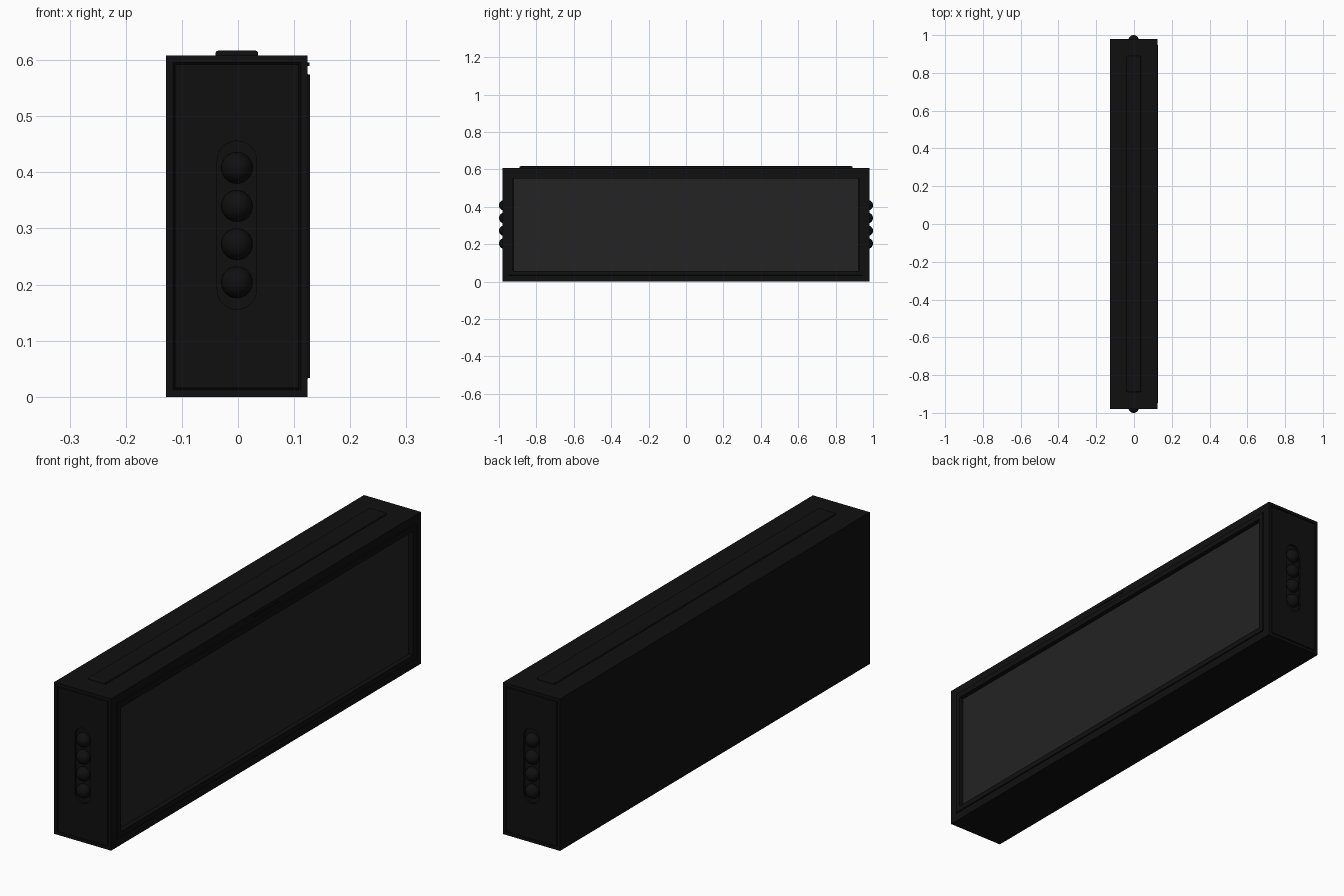
import bpy, bmesh, math
from mathutils import Vector, Matrix

if "Cube" in bpy.data.objects:
    bpy.data.objects.remove(bpy.data.objects["Cube"])

X0, X1, HY, H = -0.128, 0.124, 0.98, 0.608
CX = (X0 + X1) / 2


def material(name, v):
    m = bpy.data.materials.new(name)
    m.diffuse_color = (v, v, v, 1)
    m.use_nodes = True
    m.node_tree.nodes["Principled BSDF"].inputs["Base Color"].default_value = m.diffuse_color
    return m


BLACK = material("black_plastic", 0.005)
GREY = material("grey_mesh", 0.017)


def finish(name, bm, mat):
    bmesh.ops.recalc_face_normals(bm, faces=bm.faces)
    me = bpy.data.meshes.new(name)
    bm.to_mesh(me)
    bm.free()
    me.materials.append(mat)
    ob = bpy.data.objects.new(name, me)
    bpy.context.collection.objects.link(ob)
    return ob


def box_bm(lo, hi):
    bm = bmesh.new()
    lo, hi = Vector(lo), Vector(hi)
    bmesh.ops.create_cube(bm, size=1, matrix=Matrix.Translation((lo + hi) / 2)
                          @ Matrix.Diagonal((*(hi - lo), 1)))
    return bm


def face_toward(bm, d):
    return max(bm.faces, key=lambda f: f.normal.dot(Vector(d)))


def inset(bm, face, steps):
    for thickness, depth in steps:
        bmesh.ops.inset_region(bm, faces=[face], thickness=thickness, depth=depth,
                               use_even_offset=True)
        bm.normal_update()


def stadium(name, cx, cz, hw, hh, y0, y1, n=12):
    # upright slot shape in xz, extruded along y
    bm = bmesh.new()
    vs = []
    for k in range(2 * (n + 1)):
        top = k <= n
        a = math.pi * (k if top else k - 1) / n
        vs.append(bm.verts.new((cx + hw * math.cos(a), y0,
                                cz + (hh - hw) * (1 if top else -1) + hw * math.sin(a))))
    f = bm.faces.new(vs)
    ext = bmesh.ops.extrude_face_region(bm, geom=[f])
    bmesh.ops.translate(bm, vec=(0, y1 - y0, 0),
                        verts=[v for v in ext["geom"] if isinstance(v, bmesh.types.BMVert)])
    return finish(name, bm, BLACK)


# cabinet: raised bezel and recess on the front, fine groove around each end
bm = box_bm((X0, -HY, 0), (X1, HY, H))
bm.normal_update()
front, end_a, end_b = (face_toward(bm, d) for d in ((1, 0, 0), (0, 1, 0), (0, -1, 0)))
inset(bm, front, [(0.033, 0), (0.001, 0.004), (0.022, 0), (0.001, -0.022)])
for f in (end_a, end_b):
    inset(bm, f, [(0.012, 0), (0.001, -0.004), (0.002, 0), (0.001, 0.004)])
cabinet = finish("cabinet", bm, BLACK)

# button slots cut in both ends
for s in (-1, 1):
    cutter = stadium("slot_cutter", -0.002, 0.306, 0.035, 0.15, s * (HY - 0.008), s * (HY + 0.05))
    cutter.hide_render = True
    cutter.hide_set(True)
    mod = cabinet.modifiers.new("slot", 'BOOLEAN')
    mod.operation = 'DIFFERENCE'
    mod.solver = 'EXACT'
    mod.object = cutter

# bake the cuts and drop the cutters
deps = bpy.context.evaluated_depsgraph_get()
cabinet_mesh = bpy.data.meshes.new_from_object(cabinet.evaluated_get(deps))
cabinet.modifiers.clear()
cabinet.data = cabinet_mesh
for ob in [o for o in bpy.data.objects if o.name.startswith("slot_cutter")]:
    bpy.data.objects.remove(ob)

# speaker grille panel
finish("grille", box_bm((X1 - 0.018, -0.925, 0.056), (X1 - 0.014, 0.925, 0.554)), GREY)

# indicator bar above the grille
finish("indicator_bar", box_bm((X1 - 0.002, -0.08, 0.590), (X1 + 0.003, 0.08, 0.596)), BLACK)

# top strip with rounded upper edges
bm = box_bm((-0.040, -0.89, H - 0.004), (0.036, 0.89, 0.617))
edges = [e for e in bm.edges if all(v.co.z > H for v in e.verts)]
bmesh.ops.bevel(bm, geom=edges, offset=0.005, segments=3, profile=0.5, affect='EDGES')
finish("top_strip", bm, BLACK)

# ball buttons on both ends
for s, side in ((-1, "left"), (1, "right")):
    for i in range(4):
        bm = bmesh.new()
        bmesh.ops.create_uvsphere(bm, u_segments=32, v_segments=16, radius=0.028,
                                  matrix=Matrix.Translation((-0.002, s * 0.972, 0.204 + i * 0.068)))
        for f in bm.faces:
            f.smooth = True
        finish(f"{side}_button_{i + 1}", bm, BLACK)
